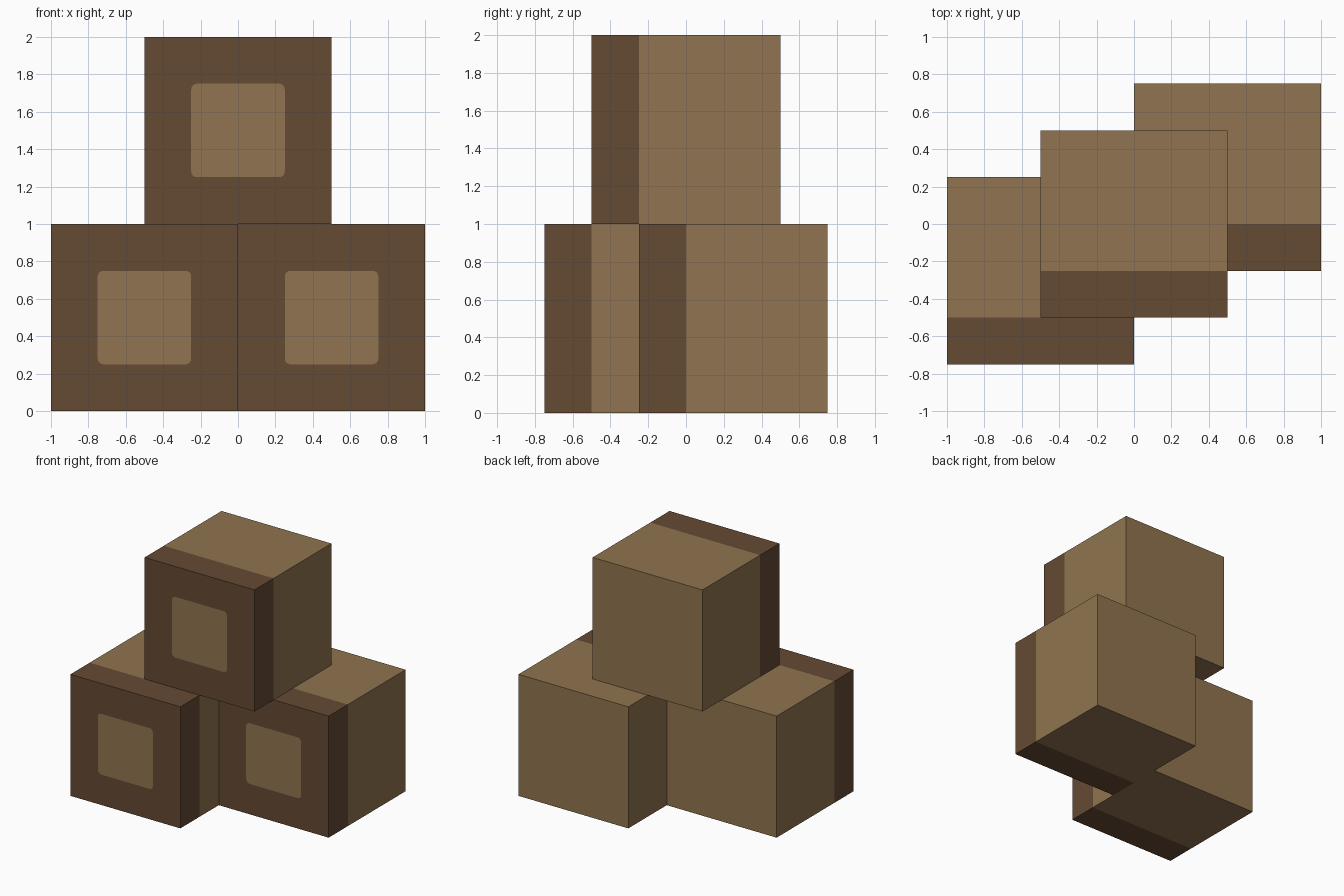
import bpy, bmesh, math
from mathutils import Vector

old = bpy.data.objects.get("Cube")
if old:
    bpy.data.objects.remove(old, do_unlink=True)


def make_material(name, rgb):
    mat = bpy.data.materials.new(name)
    mat.use_nodes = True
    mat.diffuse_color = (*rgb, 1)
    mat.node_tree.nodes["Principled BSDF"].inputs["Base Color"].default_value = (*rgb, 1)
    return mat


light_wood = make_material("light wood", (0.28, 0.175, 0.079))
dark_bark = make_material("dark bark", (0.13, 0.069, 0.034))

BAND = 0.25      # depth of the dark front band
PANEL = 0.25     # half width of the light front panel
RADIUS = 0.03    # panel corner rounding
STEPS = 4


def add_block(name, location):
    bm = bmesh.new()
    bmesh.ops.create_cube(bm, size=1)

    # Cut the dark band from the light body
    bmesh.ops.bisect_plane(bm, geom=bm.verts[:] + bm.edges[:] + bm.faces[:],
                           plane_co=(0, BAND - 0.5, 0), plane_no=(0, 1, 0))
    for f in bm.faces:
        f.material_index = int(f.calc_center_median().y < BAND - 0.5)

    # Replace the front face with a frame around a rounded panel
    front = min(bm.faces, key=lambda f: f.calc_center_median().y)
    corners = sorted(front.verts, key=lambda v: math.atan2(v.co.z, v.co.x))
    bmesh.ops.delete(bm, geom=[front], context='FACES_ONLY')
    arcs = []
    for corner in corners:
        sx, sz = math.copysign(1, corner.co.x), math.copysign(1, corner.co.z)
        start = math.atan2(sz, sx) - math.pi / 4
        arc = []
        for i in range(STEPS + 1):
            a = start + math.pi / 2 * i / STEPS
            arc.append(bm.verts.new(Vector((
                sx * (PANEL - RADIUS) + RADIUS * math.cos(a), -0.5,
                sz * (PANEL - RADIUS) + RADIUS * math.sin(a)))))
        arcs.append(arc)
    for k, corner in enumerate(corners):
        n = (k + 1) % len(corners)
        frame = [bm.faces.new((corner, b, a)) for a, b in zip(arcs[k], arcs[k][1:])]
        frame.append(bm.faces.new((corner, corners[n], arcs[n][0], arcs[k][-1])))
        for f in frame:
            f.material_index = 1
    bm.faces.new([v for arc in arcs for v in arc]).material_index = 0
    bmesh.ops.recalc_face_normals(bm, faces=bm.faces[:])

    mesh = bpy.data.meshes.new(name)
    bm.to_mesh(mesh)
    bm.free()
    mesh.materials.append(light_wood)
    mesh.materials.append(dark_bark)
    obj = bpy.data.objects.new(name, mesh)
    obj.location = location
    bpy.context.collection.objects.link(obj)


# Two staggered blocks with a third stacked on top
add_block("lower_right_block", (-0.5, -0.25, 0.5))
add_block("lower_left_block", (0.5, 0.25, 0.5))
add_block("top_block", (0, 0, 1.5))
